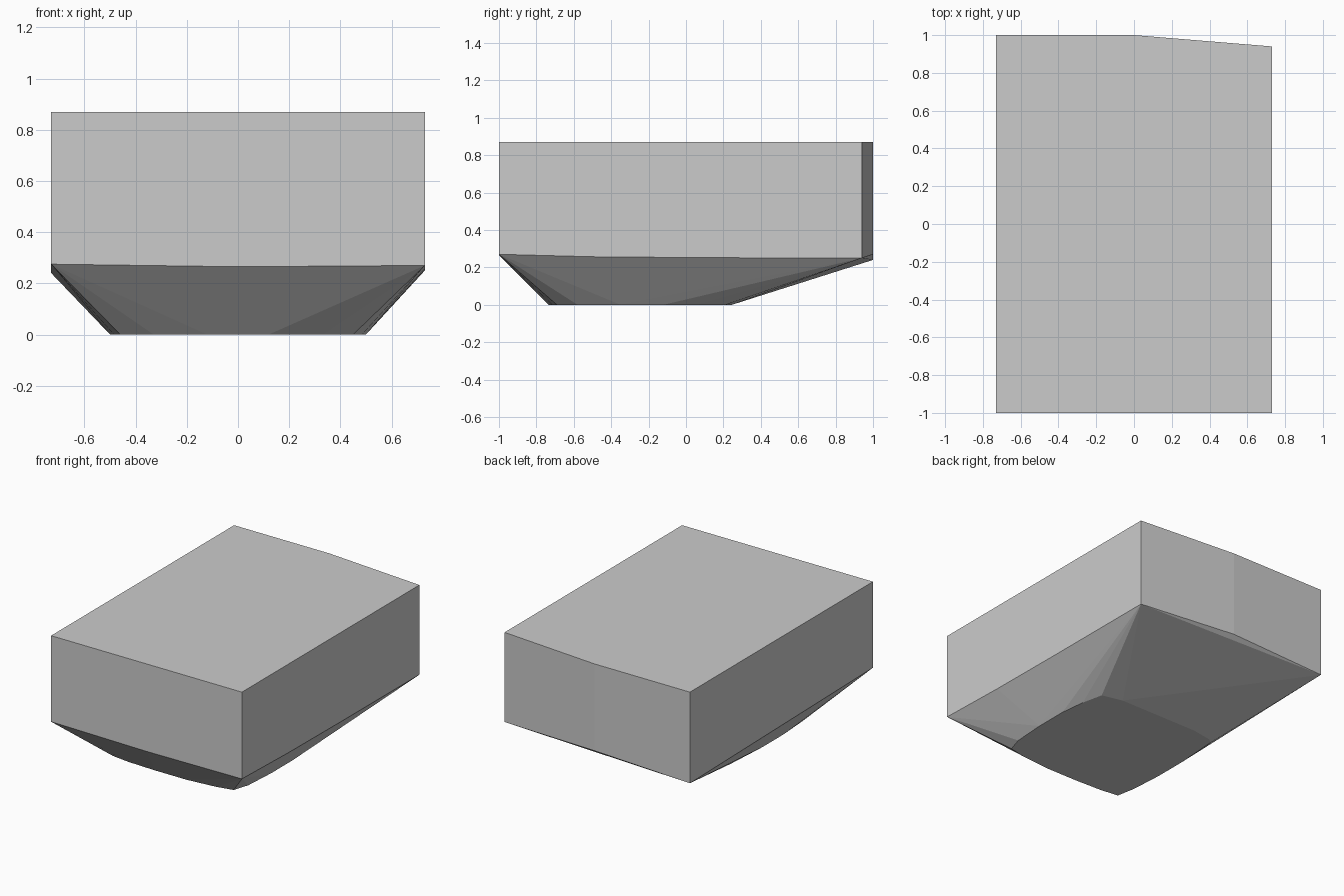
import bpy, bmesh, math

if "Cube" in bpy.data.objects:
    bpy.data.objects.remove(bpy.data.objects["Cube"])

# One flat grey
grey = bpy.data.materials.new("stone_grey")
grey.diffuse_color = (0.6, 0.6, 0.6, 1)
grey.use_nodes = True
grey.node_tree.nodes["Principled BSDF"].inputs["Base Color"].default_value = grey.diffuse_color

# Upper block rim: x, y and the height of the lower edge
rim = [(-0.73, -1, 0.275), (0, -1, 0.265), (0.73, -1, 0.27),
       (0.73, -0.5, 0.257), (0.73, 0.1, 0.252), (0.73, 0.94, 0.25),
       (0, 1, 0.27), (-0.73, 1, 0.24)]
top_z = 0.87

# Flat rounded base, resting on the ground
base = [(0.45, -0.69), (0.33, -0.715), (0.12, -0.735), (-0.12, -0.735),
        (-0.33, -0.727), (-0.46, -0.71), (-0.485, -0.58), (-0.5, -0.35),
        (-0.5, -0.12), (-0.48, 0.19), (-0.45, 0.22), (-0.3, 0.245),
        (0.3, 0.245), (0.447, 0.21), (0.48, 0.06), (0.5, -0.12),
        (0.5, -0.35), (0.485, -0.58)]

# The block with its tapered underside is a single convex solid
bm = bmesh.new()
for x, y, z in rim:
    bm.verts.new((x, y, z))
    bm.verts.new((x, y, top_z))
for x, y in base:
    bm.verts.new((x, y, 0))
hull = bmesh.ops.convex_hull(bm, input=bm.verts[:])
unused = [v for v in bm.verts if not v.link_faces]
bmesh.ops.delete(bm, geom=unused, context='VERTS')

# Merge coplanar triangles into clean flat walls
bmesh.ops.dissolve_limit(bm, angle_limit=math.radians(0.3),
                         verts=bm.verts[:], edges=bm.edges[:])
bmesh.ops.recalc_face_normals(bm, faces=bm.faces[:])

mesh = bpy.data.meshes.new("tapered_block")
bm.to_mesh(mesh)
bm.free()
mesh.materials.append(grey)
block = bpy.data.objects.new("tapered_block", mesh)
bpy.context.collection.objects.link(block)
